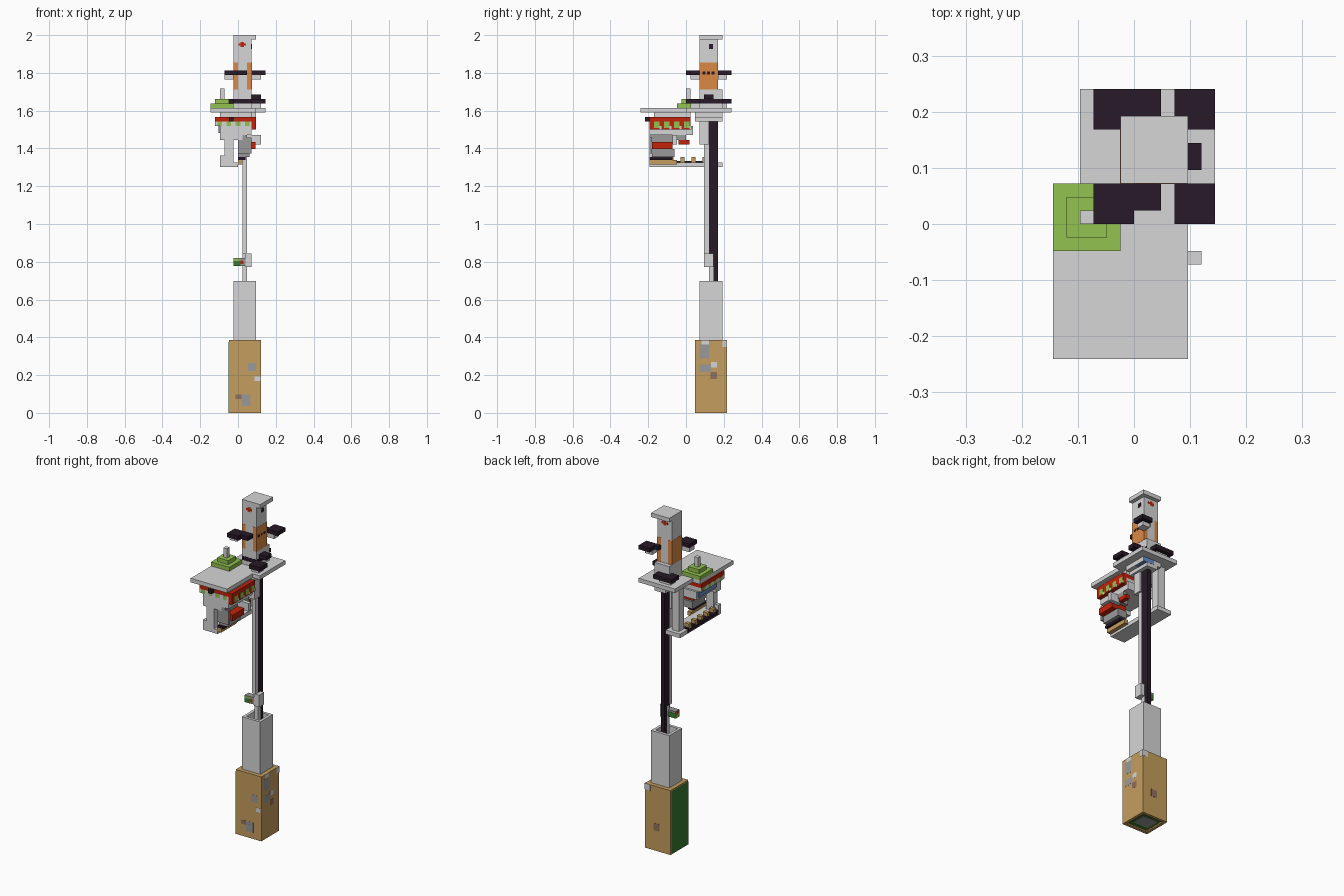
import bpy
import bmesh
from mathutils import Vector

if "Cube" in bpy.data.objects:
    bpy.data.objects.remove(bpy.data.objects["Cube"], do_unlink=True)

UNIT = 2 / 83  # one building block


def colour(name, r, g, b):
    mat = bpy.data.materials.new(name)
    mat.use_nodes = True
    mat.diffuse_color = (r, g, b, 1)
    shader = next(n for n in mat.node_tree.nodes if n.type == "BSDF_PRINCIPLED")
    shader.inputs["Base Color"].default_value = (r, g, b, 1)
    return mat


stone = colour("light stone", .67, .67, .67)
grey = colour("mid grey", .32, .32, .32)
dark = colour("dark plum", .02, .01, .02)
tan = colour("tan", .56, .34, .11)
green = colour("leaf green", .29, .54, .08)
forest = colour("forest green", .04, .2, .03)
red = colour("red", .55, .016, .003)
orange = colour("orange", .72, .25, .06)
blue = colour("blue", .14, .28, .57)
brown = colour("brown", .28, .16, .1)


def box(name, mat, x, y, z, hollow=None):
    """Box from ranges in block units; hollow sinks the top or bottom face."""
    bm = bmesh.new()
    bmesh.ops.create_cube(bm, size=1)
    for v in bm.verts:
        v.co = Vector([(lo + hi) / 2 + c * (hi - lo)
                       for c, (lo, hi) in zip(v.co, (x, y, z))]) * UNIT
    if hollow:
        side, depth = hollow
        bm.normal_update()
        cap = [f for f in bm.faces if f.normal.z * side > 0.9]
        bmesh.ops.inset_region(bm, faces=cap, thickness=UNIT)
        floor = bmesh.ops.extrude_face_region(bm, geom=cap)["geom"]
        bmesh.ops.delete(bm, geom=cap, context="FACES_ONLY")
        bmesh.ops.translate(bm, vec=(0, 0, -side * depth * UNIT),
                            verts=[g for g in floor if isinstance(g, bmesh.types.BMVert)])
        bmesh.ops.recalc_face_normals(bm, faces=bm.faces)
    mesh = bpy.data.meshes.new(name)
    bm.to_mesh(mesh)
    bm.free()
    mesh.materials.append(mat)
    obj = bpy.data.objects.new(name, mesh)
    bpy.context.collection.objects.link(obj)
    return obj


THIN = 0.04  # plate thickness for painted details


def front_plate(name, mat, x, z, y):
    box(name, mat, x, (y - THIN, y), z)


def back_plate(name, mat, x, z, y):
    box(name, mat, x, (y, y + THIN), z)


def left_plate(name, mat, y, z, x):
    box(name, mat, (x, x + THIN), y, z)


def right_plate(name, mat, y, z, x):
    box(name, mat, (x - THIN, x), y, z)


# Earth base with mossy side and stone patches
box("earth_base", tan, (-2, 5), (2, 9), (0, 16), hollow=(-1, 0.3))
right_plate("base_moss_side", forest, (2, 8.6), (0, 15.6), -2)
box("base_underside_stone", grey, (-0.5, 3.5), (4, 7.5), (0.15, 0.4))
box("base_underside_moss", forest, (-1, 4), (3, 8), (0.2, 0.35))
front_plate("front_patch_high", grey, (2.2, 4), (9.2, 11), 2)
front_plate("front_patch_pale", stone, (3.6, 5), (7, 8), 2)
front_plate("front_patch_low", grey, (0.8, 2.8), (1.5, 4), 2)
front_plate("front_patch_brown", brown, (-0.5, 2), (3, 4), 2)
left_plate("side_patch_high", grey, (3, 5), (12, 15), 5)
left_plate("side_patch_pale", stone, (3.4, 5), (15, 16), 5)
left_plate("side_patch_corner", stone, (8, 9), (14.5, 16), 5)
left_plate("side_patch_mid", grey, (3, 5.5), (9, 10.6), 5)
left_plate("side_patch_small", stone, (5.5, 6.8), (10, 11.2), 5)
left_plate("side_patch_brown", brown, (5.4, 6.8), (7.5, 9), 5)
back_plate("back_patch_brown", brown, (1, 2.6), (5, 6.8), 9)
back_plate("back_patch_pale", stone, (3.5, 5), (14.5, 16), 9)

# Socket and mast
box("stone_socket", stone, (-1, 4), (3, 8), (16, 29), hollow=(1, 3))
box("mast_foot", stone, (1, 2), (5, 6), (26, 35))
box("mast_foot_back", dark, (1, 2), (6, 7), (26, 35))
box("mast_front", stone, (1, 2), (4, 5), (35, 65))
box("mast_back", dark, (1, 2), (5, 7), (35, 65))
box("mast_bracket", stone, (1.6, 3), (4, 6), (32, 35))
box("mast_lamp", grey, (-1, 1.6), (4, 5.5), (32.3, 34))
front_plate("lamp_moss", forest, (-1, 0.6), (32.3, 33.4), 4)
front_plate("lamp_leaf", green, (-0.8, 0.2), (33.2, 33.9), 4)
front_plate("lamp_red", red, (0.6, 1.2), (32.7, 33.5), 4)
back_plate("lamp_back_moss", forest, (-1, 1), (32.3, 33.6), 5.5)
right_plate("lamp_side_leaf", green, (4, 5.5), (32.3, 33.2), -1)
right_plate("lamp_side_red", red, (4.2, 5.2), (33.2, 33.8), -1)

# Deck made of two overlapping slabs, with supports below
box("front_deck", stone, (-6, 4), (-10, 3), (66, 67))
box("rear_deck", stone, (-4, 6), (0, 10), (66, 67))
box("deck_support", stone, (-1, 4), (2, 8), (64.9, 66))
box("deck_support_low", stone, (0, 3), (2, 8), (64, 64.9))
back_plate("support_blue_back", blue, (1, 4), (64.9, 66), 8)
box("support_blue_underside", blue, (3, 4), (5, 8), (64.9 - THIN, 64.9))
box("mast_collar", stone, (0.5, 2.5), (3, 5), (59, 64))

# Stepped green mound with post
box("mound_lower", green, (-6, -1), (-2, 3), (67, 68))
box("mound_upper", green, (-5, -2), (-1, 2), (68, 69))
box("mound_post", stone, (-4, -3), (0, 1), (69, 71.3))

# Tower
box("tower_foot", stone, (-1, 3), (3, 8), (67, 71))
front_plate("tower_foot_band_front", dark, (-1, 3), (68, 69), 3)
left_plate("tower_foot_band_left", dark, (3, 8), (68, 69), 3)
box("tower", stone, (-1, 3), (3, 7), (71, 82))
box("tower_cap", stone, (-1, 4), (3, 8), (82, 83))
for side, x in (("left", (2, 3 + THIN)), ("right", (-1 - THIN, 0))):
    box("orange_panel_" + side, orange, x, (3 - THIN, 7 + THIN), (71, 77))
left_plate("tower_eye", dark, (5, 5.9), (80, 81), 3)
for i in range(3):
    y = 3.6 + i
    left_plate("panel_slot", dark, (y, y + 0.7), (74.4, 75), 3 + THIN)
for name, plate, y in (("front", front_plate, 3), ("back", back_plate, 7)):
    plate("red_mark_wide_" + name, red, (0.1, 1.8), (80.7, 81.2), y)
    plate("red_mark_tall_" + name, red, (0.6, 1.3), (80.4, 81.5), y)
box("tower_side_block", dark, (3, 5), (4, 6), (69, 70))

# Dark wings on opposite corners at two heights, each on a stone bracket
WINGS = (("upper_front", (-3, 0), (0, 3), (-3, -1), (1, 3), 74.2),
         ("upper_back", (3, 6), (7, 10), (3, 5), (7, 9), 74.2),
         ("lower_front", (3, 6), (0, 3), (3, 5), (1, 3), 68),
         ("lower_back", (-3, 2), (7, 10), (-2, 1), (7, 9), 68))
for name, wx, wy, sx, sy, z in WINGS:
    box(name + "_wing", dark, wx, wy, (z, z + 1))
    box(name + "_bracket", stone, sx, sy, (z - 1, z))
box("upper_front_wing_root", dark, (0, 2), (1, 3), (74.2, 75.2))
box("upper_back_wing_root", dark, (2, 3), (7, 8), (74.2, 75.2))

# Hanging cabin: red canopy with leafy trim kept inside the deck edge
box("canopy", red, (-5, 4 - THIN), (-8, 1), (64, 65))
box("canopy_neck", stone, (-4, 3), (-7, 1), (65, 66))
box("canopy_left_skirt", red, (3, 4 - THIN), (-8, 1), (62.3, 64))
box("canopy_end", dark, (-2, -1), (-9, -8), (64, 65))
box("canopy_trim", stone, (-5, 3), (-8, 1), (63, 64))
box("cabin_band", stone, (-4, 3), (-8, 1.5), (61, 63))
box("cabin_blue_side", blue, (-4.3, -4), (-6, 1), (61.5, 63))
for i in range(4):
    y = -7 + i * 2.2
    left_plate("left_trim_leaf", green, (y, y + 1.2), (62.6, 64), 4 - THIN)
    left_plate("left_trim_stone", stone, (y + 1.2, y + 1.6), (62.3, 63), 4 - THIN)
    right_plate("right_trim_leaf", green, (y, y + 1), (63, 64), -5)
    x = -4.5 + i * 2
    front_plate("front_trim_leaf", green, (x, x + 1), (63, 64), -8)
box("cabin_beam", stone, (-4, 1), (-8, -6), (60, 61))

# Lower shelf and the posts that carry it
box("shelf", stone, (-4 + THIN, 0), (-8, 8), (54, 55))
right_plate("shelf_dark_edge", dark, (-7, 5), (54.2, 55), -4 + THIN)
box("front_post", stone, (-3, -1), (-8, -6.5), (55, 61))
box("rear_post", stone, (-3, -1), (5, 7), (55, 66))
box("shelf_end", stone, (-4, -3), (-8, -7), (55, 56.5))
box("shelf_dark_strip", dark, (-4, -3), (-7, 5), (55, 55.3))
for i in range(5):
    y = -6 + i * 2.4
    box("shelf_gold_block", tan, (-4, -2.8), (y, y + 0.9), (55, 56.2))

# Machinery on the cabin's left
box("machine_upper", grey, (0, 2), (-8, -2), (59.5, 61))
box("machine_front", grey, (0, 3), (-8, -7.5), (57, 60.5))
box("machine_lower", grey, (0, 2.5), (-7.5, -2.5), (56.2, 58))
box("machine_red", red, (0, 3.8), (-7.5, -3), (58, 59.5))
box("machine_dark_base", dark, (0, 1.6), (-8, -3), (55.6, 56.2))
box("machine_board", tan, (0, 1), (-8, -2), (54.6, 55.6))
box("machine_arm", stone, (2, 5), (-3, -2), (59, 61))
box("machine_arm_red", red, (2, 3), (-1.6, 0.8), (59, 60))
box("machine_arm_grey", grey, (2, 3), (-2, 0), (60, 61))
